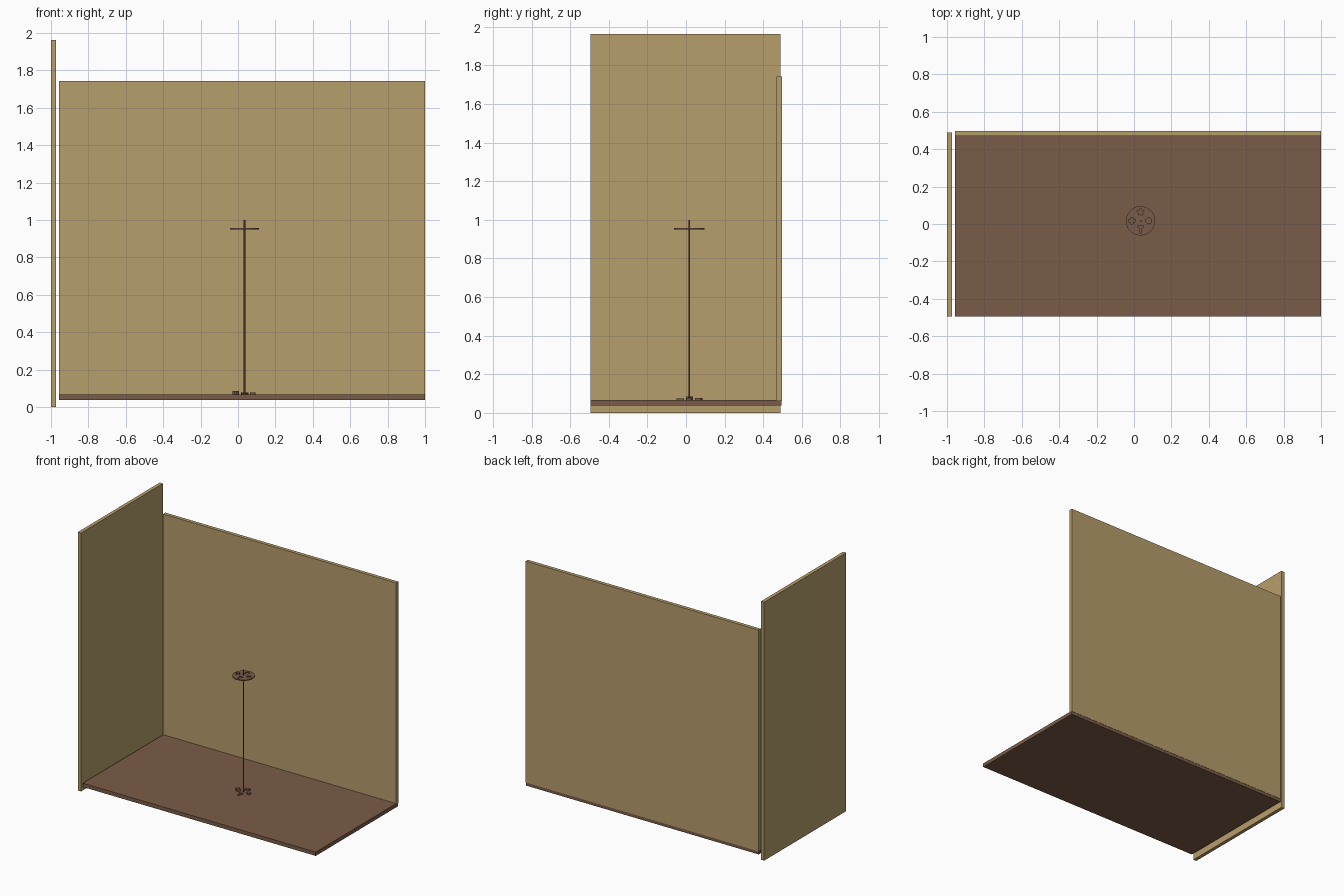
import bpy, math

if "Cube" in bpy.data.objects:
    bpy.data.objects.remove(bpy.data.objects["Cube"])


def material(name, rgb):
    m = bpy.data.materials.new(name)
    m.diffuse_color = (*rgb, 1)
    m.use_nodes = True
    m.node_tree.nodes["Principled BSDF"].inputs["Base Color"].default_value = m.diffuse_color
    return m


TAN = material("tan_wall", (0.474, 0.342, 0.150))
BROWN = material("brown_wood", (0.195, 0.107, 0.065))


def box(name, lo, hi, mat):
    bpy.ops.mesh.primitive_cube_add(size=1, location=[(a + b) / 2 for a, b in zip(lo, hi)])
    ob = bpy.context.object
    ob.name = name
    ob.scale = [b - a for a, b in zip(lo, hi)]
    bpy.ops.object.transform_apply(location=False, rotation=False, scale=True)
    ob.data.materials.append(mat)


def slab(name, outlines, z0, z1, mat):
    """Extruded flat shape; outlines inside the first one become holes."""
    cu = bpy.data.curves.new(name + "_curve", 'CURVE')
    cu.dimensions, cu.fill_mode, cu.extrude = '2D', 'BOTH', (z1 - z0) / 2
    for pts in outlines:
        s = cu.splines.new('POLY')
        s.points.add(len(pts) - 1)
        for p, (x, y) in zip(s.points, pts):
            p.co = (x, y, 0, 1)
        s.use_cyclic_u = True
    tmp = bpy.data.objects.new(name + "_tmp", cu)
    bpy.context.collection.objects.link(tmp)
    dg = bpy.context.evaluated_depsgraph_get()
    mesh = bpy.data.meshes.new_from_object(tmp.evaluated_get(dg))
    bpy.data.objects.remove(tmp)
    mesh.materials.clear()
    mesh.materials.append(mat)
    ob = bpy.data.objects.new(name, mesh)
    ob.location = (CX, CY, (z0 + z1) / 2)
    bpy.context.collection.objects.link(ob)


def ring(r, n, cx=0, cy=0, turn=0, r2=None):
    """Regular polygon, or a star when r2 is given."""
    return [(cx + (r2 if r2 and i % 2 else r) * math.cos(turn + 2 * math.pi * i / n),
             cy + (r2 if r2 and i % 2 else r) * math.sin(turn + 2 * math.pi * i / n))
            for i in range(n)]


def shift(pts, cx, cy):
    return [(x + cx, y + cy) for x, y in pts]


CX, CY = 0.035, 0.017      # pole axis
FLOOR = 0.067              # floor top

# Floor and two walls
box("floor", (-0.958, -0.495, 0.038), (1, 0.495, FLOOR), BROWN)
box("back_wall", (-0.958, 0.47, 0.062), (1, 0.497, 1.743), TAN)
box("side_wall", (-1, -0.495, 0), (-0.973, 0.49, 1.963), TAN)

# Shapes cut from the disc, with matching pieces on the floor
a, b = 0.006, 0.018
plus = [(-a, -b), (a, -b), (a, -a), (b, -a), (b, a), (a, a),
        (a, b), (-a, b), (-a, a), (-b, a), (-b, -a), (-a, -a)]
tee = [(-0.006, -0.02), (0.006, -0.02), (0.006, 0.005), (0.015, 0.013),
       (0.015, 0.018), (-0.015, 0.018), (-0.015, 0.013), (-0.006, 0.005)]
shapes = {
    "plus": (shift(plus, -0.047, 0), 0.085),
    "star": (ring(0.021, 10, 0, 0.047, math.pi / 2, 0.012), 0.077),
    "octagon": (ring(0.016, 8, 0.045, 0, math.pi / 8), 0.077),
    "tee": (shift(tee, 0, -0.045), 0.075),
}
for name, (pts, top) in shapes.items():
    slab(name + "_piece", [pts], FLOOR - 0.002, top, BROWN)

# Disc with cutouts, on a thin pole
slab("disc", [ring(0.078, 48)] + [s[0] for s in shapes.values()], 0.95, 0.957, BROWN)
slab("pole", [ring(0.0045, 12)], 0.06, 1.0, BROWN)
